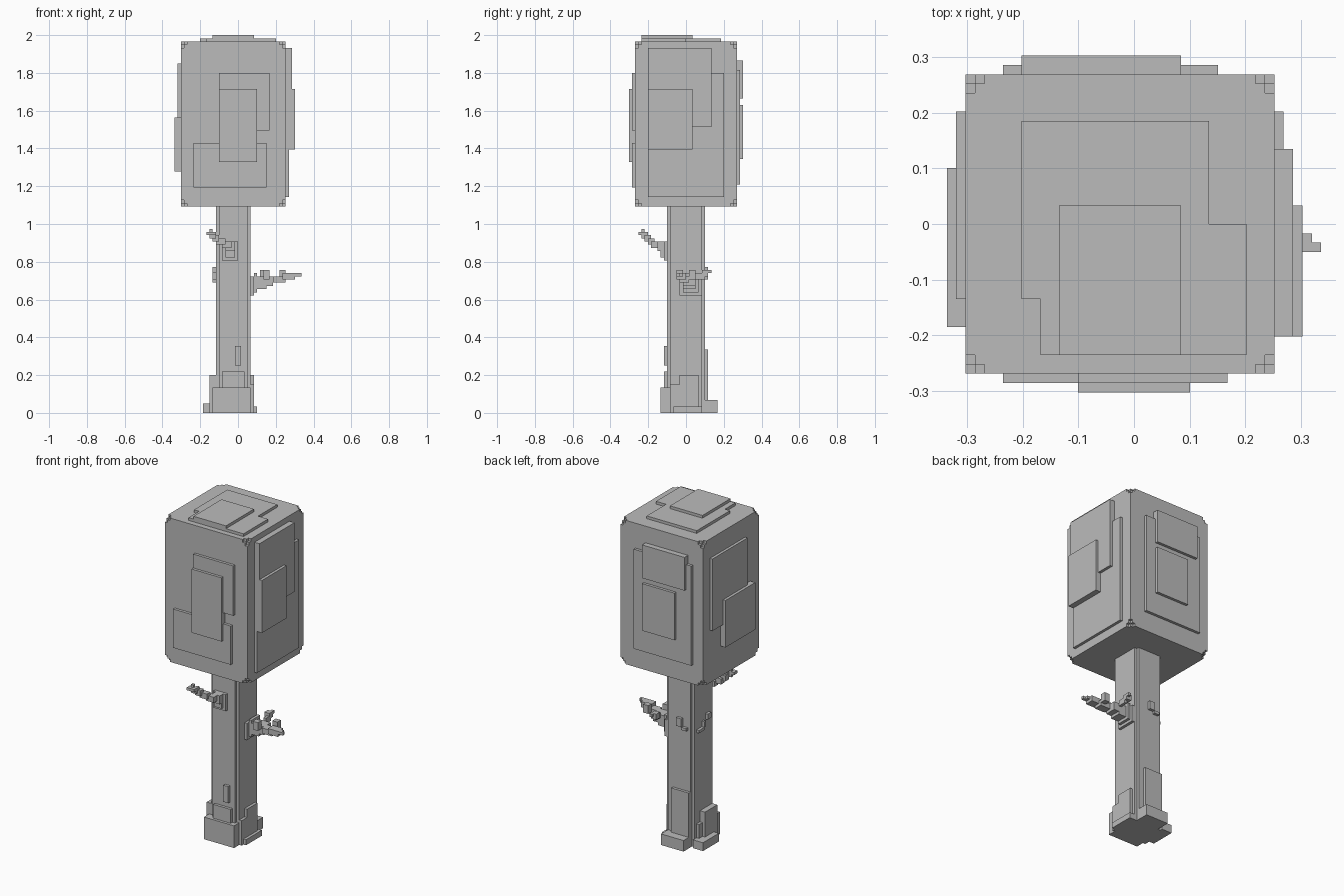
import bpy
import bmesh
from mathutils import Vector

cube = bpy.data.objects.get("Cube")
if cube:
    bpy.data.objects.remove(cube, do_unlink=True)

V = 2 / 119  # size of one block

grey = bpy.data.materials.new("plain_grey")
grey.use_nodes = True
grey.diffuse_color = (0.5, 0.5, 0.5, 1)
grey.node_tree.nodes["Principled BSDF"].inputs["Base Color"].default_value = (0.5, 0.5, 0.5, 1)


def blocks(name, *boxes):
    """One flat-shaded object from boxes given as x, y and z ranges in blocks."""
    bm = bmesh.new()
    for ranges in boxes:
        low, high = (Vector(corner) * V for corner in zip(*ranges))
        made = bmesh.ops.create_cube(bm, size=1)["verts"]
        for vert in made:
            vert.co = [(a + b) / 2 + c * (b - a) for a, b, c in zip(low, high, vert.co)]
    mesh = bpy.data.meshes.new(name)
    bm.to_mesh(mesh)
    bm.free()
    mesh.materials.append(grey)
    obj = bpy.data.objects.new(name, mesh)
    bpy.context.collection.objects.link(obj)
    return obj


def inset(ranges, amounts):
    return [(a + d, b - d) for (a, b), d in zip(ranges, amounts)]


# Crown: overlapping boxes leave small stepped corners
crown = [(-18, 15), (-16, 16), (65, 117)]
steps = [(2, 0, 0), (0, 2, 0), (0, 0, 2), (1, 1, 0), (1, 0, 1), (0, 1, 1)]
blocks("crown", *[inset(crown, s) for s in steps])

# Leaf plates on each side of the crown
blocks("front_leaf_plates",
       [(-6, 10), (-17, -16), (89, 107)],
       [(-14, 9), (-17, -16), (71, 85)],
       [(-6, 6), (-18, -16), (79, 102)])
blocks("back_leaf_plates",
       [(-14, 9), (16, 17), (72, 108)],
       [(-12, 5), (16, 18), (99, 111)],
       [(-8, 5), (16, 18), (80, 97)])
blocks("left_leaf_plates",
       [(15, 16), (-12, 12), (68, 107)],
       [(15, 17), (-12, 8), (90, 115)],
       [(15, 18), (-12, 2), (83, 102)])
blocks("right_leaf_plates",
       [(-19, -18), (-8, 12), (84, 110)],
       [(-20, -18), (-11, 6), (76, 93)])
blocks("top_leaf_plates",
       [(-12, 8), (-8, 11), (117, 118)],
       [(-10, 12), (-14, 0), (117, 118)],
       [(-8, 5), (-14, 2), (117, 119)])

# Trunk with notched corners
trunk = [(-7, 4), (-6, 6), (0, 65)]
blocks("trunk", inset(trunk, (1, 0, 0)), inset(trunk, (0, 1, 0)))

# Roots and bark plates at the foot
blocks("front_root",
       [(-8, 4), (-8, -5), (0, 8)],
       [(-5, 2), (-7, -6), (8, 13)],
       [(-1, 1), (-7, -6), (15, 21)])
blocks("left_root",
       [(4, 5), (-2, 4), (0, 12)],
       [(4, 5), (-5, -2), (0, 9)],
       [(4, 6), (-4, 5), (0, 2)])
blocks("right_root",
       [(-9, -7), (-5, 2), (0, 12)],
       [(-8, -7), (2, 4), (0, 8)],
       [(-11, -7), (-3, 6), (0, 3)])
blocks("back_root",
       [(-6, 1), (6, 7), (0, 20)],
       [(-6, 3), (6, 10), (0, 4)])

# Front branch, stepping outward and up
blocks("front_branch",
       [(-5, 0), (-7, -6), (48, 54)],
       [(-4, -1), (-8, -7), (49, 54)],
       [(-4, -1), (-9, -8), (51, 54)],
       [(-5, -2), (-11, -9), (52, 54)],
       [(-7, -4), (-12, -10), (53, 55)],
       [(-8, -6), (-13, -11), (54, 56)],
       [(-8, -7), (-14, -12), (55, 57)],
       [(-10, -7), (-15, -13), (56, 57)],
       [(-9, -8), (-14, -13), (55, 58)])

# Side branch with twigs
blocks("left_branch",
       [(4, 5), (-2, 5), (37, 43)],
       [(5, 6), (-1, 4), (38, 44)],
       [(6, 9), (-1, 3), (39, 43)],
       [(9, 11), (-1, 3), (40, 43)],
       [(11, 15), (-2, 1), (41, 43)],
       [(14, 18), (-3, 0), (42, 44)],
       [(17, 19), (-3, -1), (43, 44)],
       [(18, 20), (-3, -2), (43, 44)])
blocks("left_twigs",
       [(8, 9), (3, 6), (42, 44)],
       [(7, 9), (5, 7), (43, 45)],
       [(8, 9), (7, 8), (44, 45)],
       [(8, 10), (-3, -1), (42, 45)],
       [(13, 15), (1, 3), (42, 45)])

# Small bark knots
blocks("right_knots",
       [(-8, -7), (-3, -1), (44, 46)],
       [(-8, -7), (0, 1), (42, 44)],
       [(-8, -7), (1, 4), (41, 42)])
blocks("back_knots",
       [(-3, -1), (6, 7), (43, 46)],
       [(-5, -3), (6, 7), (42, 43)])
